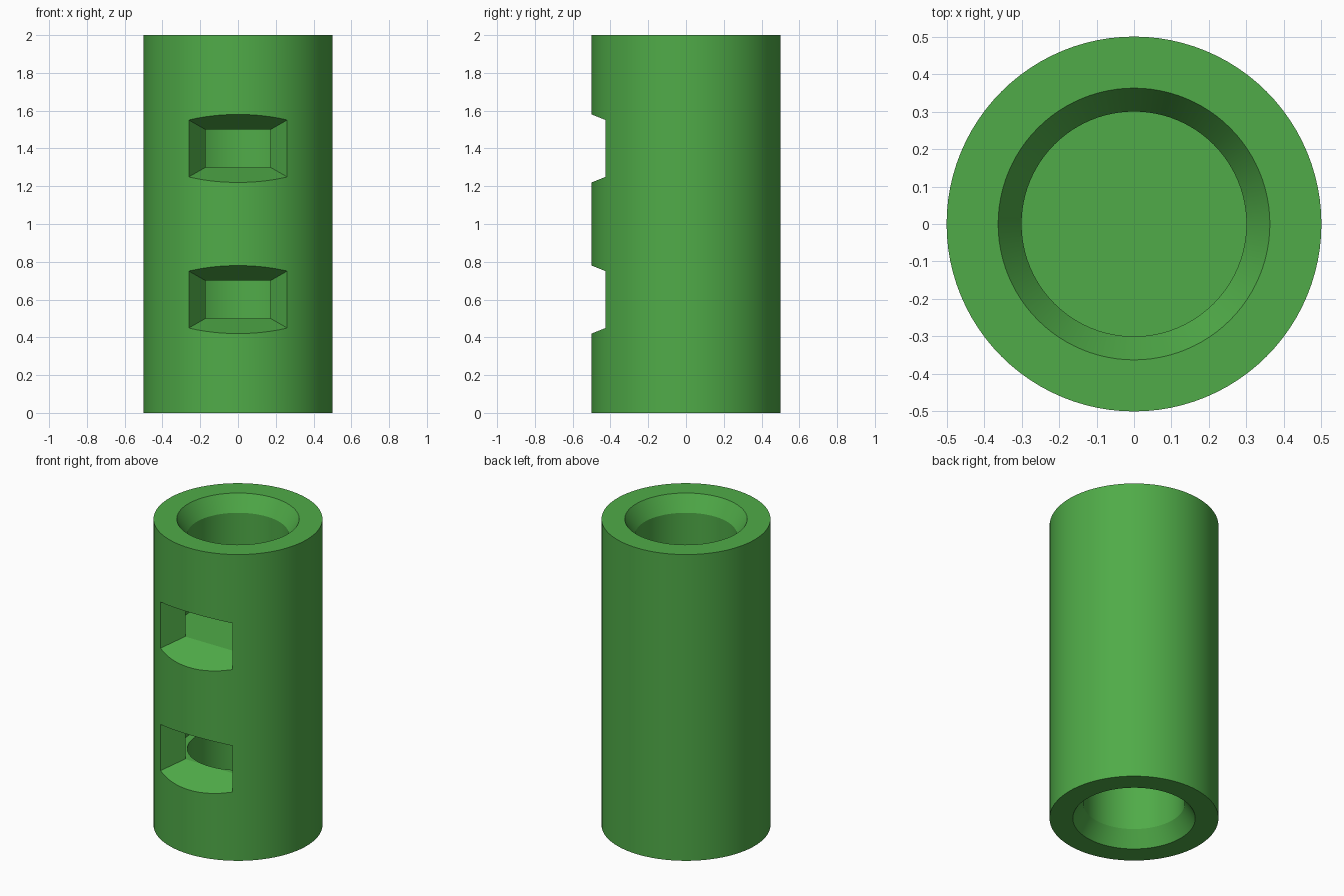
import bpy, bmesh, math

if "Cube" in bpy.data.objects:
    bpy.data.objects.remove(bpy.data.objects["Cube"])

SEGMENTS = 96

green = bpy.data.materials.new("green")
green.diffuse_color = (0.08, 0.41, 0.065, 1)
green.use_nodes = True
green.node_tree.nodes["Principled BSDF"].inputs["Base Color"].default_value = green.diffuse_color


def add_object(name, bm):
    bmesh.ops.recalc_face_normals(bm, faces=bm.faces)
    mesh = bpy.data.meshes.new(name)
    bm.to_mesh(mesh)
    bm.free()
    mesh.materials.append(green)
    obj = bpy.data.objects.new(name, mesh)
    bpy.context.collection.objects.link(obj)
    return obj


def lathe(name, profile):
    """Revolve (radius, z) points around the z axis."""
    bm = bmesh.new()
    verts = [bm.verts.new((r, 0, z)) for r, z in profile]
    edges = [bm.edges.new(pair) for pair in zip(verts, verts[1:])]
    bmesh.ops.spin(bm, geom=verts + edges, cent=(0, 0, 0), axis=(0, 0, 1),
                   angle=math.tau, steps=SEGMENTS, use_duplicate=False)
    bmesh.ops.remove_doubles(bm, verts=bm.verts, dist=1e-5)
    return add_object(name, bm)


def window_cutter(name, z):
    """Tapered box, wide at the front and narrow inside."""
    bm = bmesh.new()
    bmesh.ops.create_cube(bm, size=2)
    for v in bm.verts:
        y = -0.6 if v.co.y < 0 else -0.29
        depth = -0.3 - y
        v.co = (v.co.x * (0.172 + 0.7 * depth), y,
                z + v.co.z * (0.1 + 0.4 * depth))
    obj = add_object(name, bm)
    obj.hide_render = True
    return obj


# Tube: bevelled bores at both ends, each opening into a wider chamber
lower = [(0, 0.7), (0.345, 0.7), (0.345, 0.5), (0.3, 0.5),
         (0.3, 0.1), (0.3625, 0), (0.5, 0)]
upper = [(r, 2 - z) for r, z in reversed(lower)]
tube = lathe("tube", lower + upper)

# Flared windows cut into the front of each chamber
for z in (0.6, 1.4):
    cutter = window_cutter("window_cutter", z)
    mod = tube.modifiers.new("window", 'BOOLEAN')
    mod.operation = 'DIFFERENCE'
    mod.solver = 'EXACT'
    mod.object = cutter
    bpy.context.view_layer.objects.active = tube
    bpy.ops.object.modifier_apply(modifier=mod.name)
    bpy.data.objects.remove(cutter)

# The mirrored chambers sit at slightly different heights
for o in bpy.context.selected_objects:
    o.select_set(False)
tube.select_set(True)
bpy.ops.object.shade_smooth_by_angle(angle=math.radians(20))
